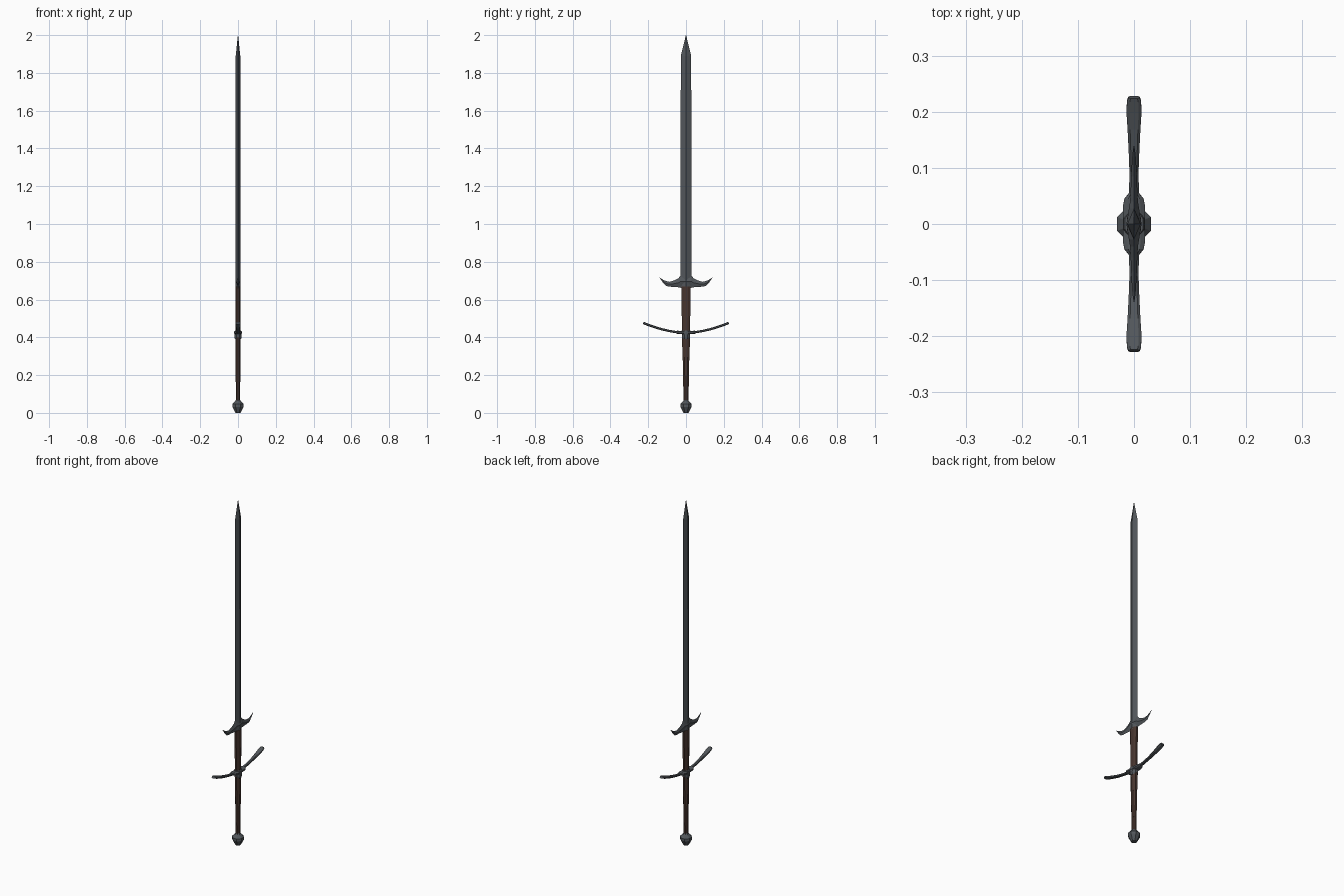
import bpy, bmesh, math

if "Cube" in bpy.data.objects:
    bpy.data.objects.remove(bpy.data.objects["Cube"])


def material(name, rgb):
    m = bpy.data.materials.new(name)
    m.diffuse_color = (*rgb, 1)
    m.use_nodes = True
    m.node_tree.nodes["Principled BSDF"].inputs["Base Color"].default_value = m.diffuse_color
    return m


STEEL = material("dark steel", (0.085, 0.095, 0.105))
LEATHER = material("brown leather", (0.063, 0.036, 0.028))


def loft(name, rings, mat):
    """Skin a list of equal-length point rings and cap both ends."""
    bm = bmesh.new()
    vs = [[bm.verts.new(p) for p in r] for r in rings]
    n = len(rings[0])
    for a, b in zip(vs, vs[1:]):
        for i in range(n):
            j = (i + 1) % n
            bm.faces.new((a[i], a[j], b[j], b[i]))
    bm.faces.new(vs[0])
    bm.faces.new(vs[-1])
    bmesh.ops.remove_doubles(bm, verts=bm.verts, dist=1e-5)
    bmesh.ops.recalc_face_normals(bm, faces=bm.faces)
    me = bpy.data.meshes.new(name)
    bm.to_mesh(me)
    bm.free()
    ob = bpy.data.objects.new(name, me)
    bpy.context.collection.objects.link(ob)
    me.materials.append(mat)
    return ob


def ring(z, rx, ry, n=8, turn=0.5):
    """Horizontal elliptical ring; the flats touch rx and ry."""
    k = 1 / math.cos(math.pi / n) if turn else 1
    return [(rx * k * math.cos((i + turn) * math.tau / n),
             ry * k * math.sin((i + turn) * math.tau / n), z) for i in range(n)]


def diamond(z, rx, ry):
    return ring(z, rx, ry, 4, 0)


# Blade: ridged diamond section with a pointed tip
loft("blade", [diamond(0.66, 0.013, 0.0295), diamond(1.89, 0.012, 0.0275),
               diamond(1.999, 0.0008, 0.0008), diamond(2.0, 0.0003, 0.0003)], STEEL)

# Parrying hooks: thin, sharp-edged lugs (y, bottom z, top z, half thickness)
hook = [(0.0, 0.664, 0.73, 0.0135), (0.028, 0.664, 0.728, 0.009), (0.04, 0.665, 0.713, 0.007),
        (0.06, 0.667, 0.702, 0.006), (0.085, 0.668, 0.694, 0.005), (0.105, 0.672, 0.698, 0.004),
        (0.122, 0.690, 0.705, 0.003), (0.139, 0.714, 0.717, 0.0008)]
for side, label in ((1, "right"), (-1, "left")):
    loft("parrying_hook_" + label,
         [[(0, side * y, lo), (t, side * y, (lo + hi) / 2), (0, side * y, hi),
           (-t, side * y, (lo + hi) / 2)] for y, lo, hi, t in hook], STEEL)

# Leather: wrapped ricasso and two-stage grip
loft("ricasso_wrap", [ring(0.42, 0.0125, 0.021), ring(0.668, 0.0125, 0.025)], LEATHER)
loft("upper_grip", [ring(0.295, 0.0135, 0.019), ring(0.42, 0.0135, 0.021)], LEATHER)
loft("middle_grip", [ring(0.14, 0.0115, 0.0155), ring(0.20, 0.0125, 0.016),
                     ring(0.297, 0.0135, 0.0175)], LEATHER)
loft("lower_grip", [ring(0.05, 0.011, 0.0125), ring(0.142, 0.0115, 0.014)], LEATHER)

# Crossguard: one upswept bar, flared toward the ends (y, half width x)
half = [(0.0, 0.02), (0.03, 0.02), (0.045, 0.017), (0.055, 0.009), (0.09, 0.008),
        (0.13, 0.0095), (0.17, 0.0115), (0.20, 0.0135), (0.22, 0.0125), (0.226, 0.010)]
bar = [(-y, w) for y, w in reversed(half[1:])] + half
rings = []
for y, w in bar:
    z = 0.424 + 0.052 * (abs(y) / 0.225) ** 1.8
    slope = math.copysign(0.43 * abs(y) / 0.225, y)
    t = 0.0085 if abs(y) < 0.05 else 0.006
    rings.append([(x, y - slope * dz * 0.9, z + dz) for x, dz in
                  ((-w, -t * 0.5), (-w * 0.6, -t), (w * 0.6, -t), (w, -t * 0.5),
                   (w, t * 0.5), (w * 0.6, t), (-w * 0.6, t), (-w, t * 0.5))])
loft("crossguard", rings, STEEL)

# Collar where the bar meets the grip
loft("guard_collar", [ring(0.39, 0.0165, 0.016), ring(0.40, 0.019, 0.0205),
                      ring(0.43, 0.019, 0.024), ring(0.437, 0.016, 0.023)], STEEL)

# Pommel: faceted octagonal knob
loft("pommel", [ring(0.0, 0.014, 0.014), ring(0.008, 0.018, 0.018), ring(0.032, 0.03, 0.03),
                ring(0.046, 0.03, 0.03), ring(0.062, 0.016, 0.016), ring(0.068, 0.012, 0.012)], STEEL)
